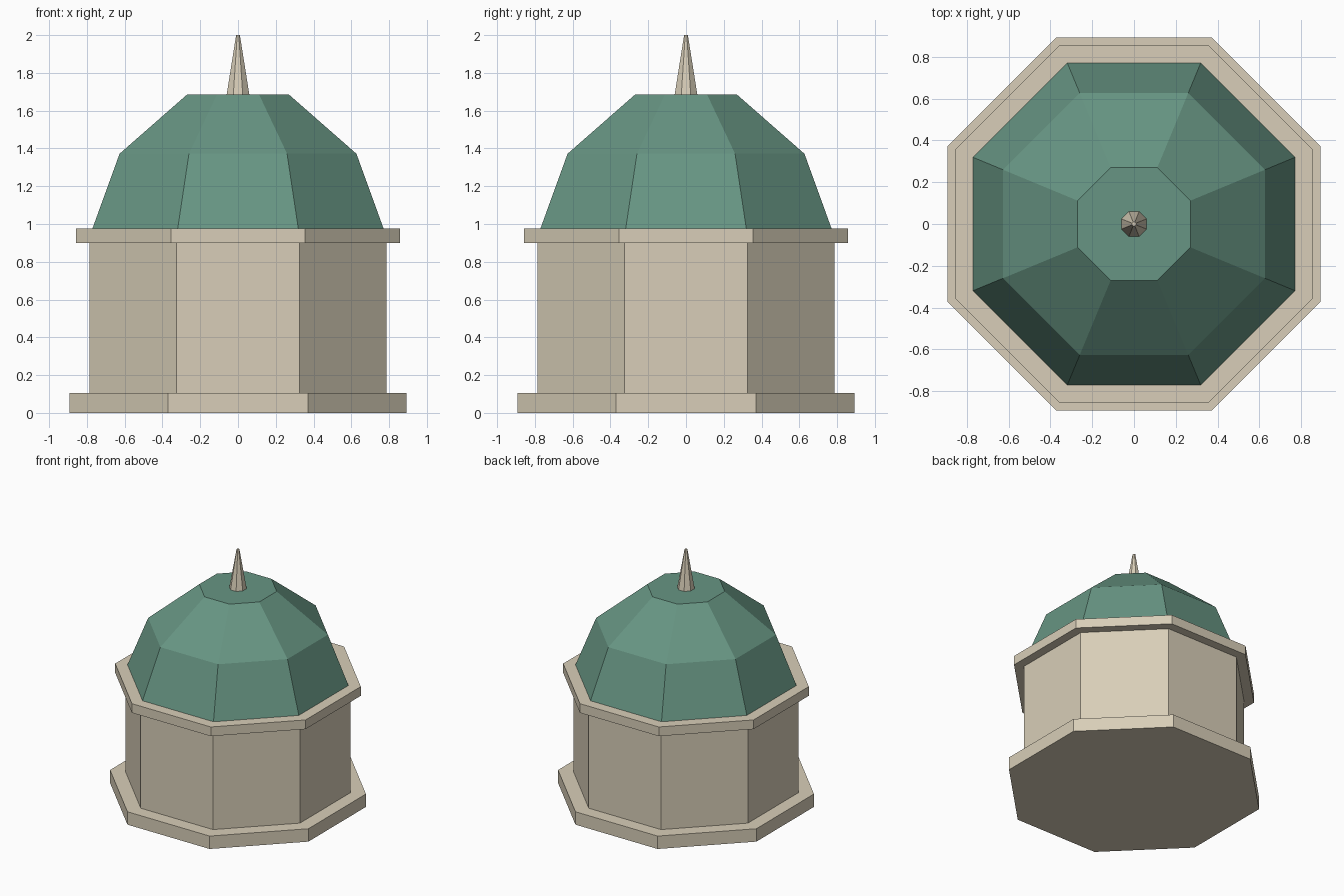
import bpy, bmesh, math

if "Cube" in bpy.data.objects:
    bpy.data.objects.remove(bpy.data.objects["Cube"])


def material(name, srgb):
    mat = bpy.data.materials.new(name)
    lin = [((c / 255 + 0.055) / 1.055) ** 2.4 for c in srgb]
    mat.diffuse_color = (*lin, 1.0)
    mat.use_nodes = True
    mat.node_tree.nodes["Principled BSDF"].inputs["Base Color"].default_value = mat.diffuse_color
    return mat


stone = material("pale stone", (216, 206, 184))
copper = material("weathered green copper", (103, 149, 131))

SIDES = 8


def octagon_part(name, profile, mat):
    """Closed eight-sided solid; profile lists (half width across flats, height)."""
    bm = bmesh.new()
    rings = []
    for half, z in profile:
        r = half / math.cos(math.pi / SIDES)
        angles = [2 * math.pi * (i + 0.5) / SIDES for i in range(SIDES)]
        rings.append([bm.verts.new((r * math.cos(a), r * math.sin(a), z)) for a in angles])
    for low, high in zip(rings, rings[1:]):
        for i in range(SIDES):
            j = (i + 1) % SIDES
            bm.faces.new((low[i], low[j], high[j], high[i]))
    bm.faces.new(rings[0][::-1])
    bm.faces.new(rings[-1])
    mesh = bpy.data.meshes.new(name)
    bm.to_mesh(mesh)
    bm.free()
    mesh.materials.append(mat)
    obj = bpy.data.objects.new(name, mesh)
    bpy.context.collection.objects.link(obj)
    return obj


# Stone body: plinth, drum wall and cornice
octagon_part("plinth", [(0.893, 0), (0.893, 0.105)], stone)
octagon_part("drum_wall", [(0.786, 0.105), (0.786, 0.90)], stone)
octagon_part("cornice", [(0.857, 0.90), (0.857, 0.975)], stone)

# Faceted dome with a flat crown
octagon_part("dome", [(0.771, 0.975), (0.627, 1.372), (0.27, 1.685)], copper)

# Tapered finial
octagon_part("finial", [(0.06, 1.685), (0.01, 2.0)], stone)
